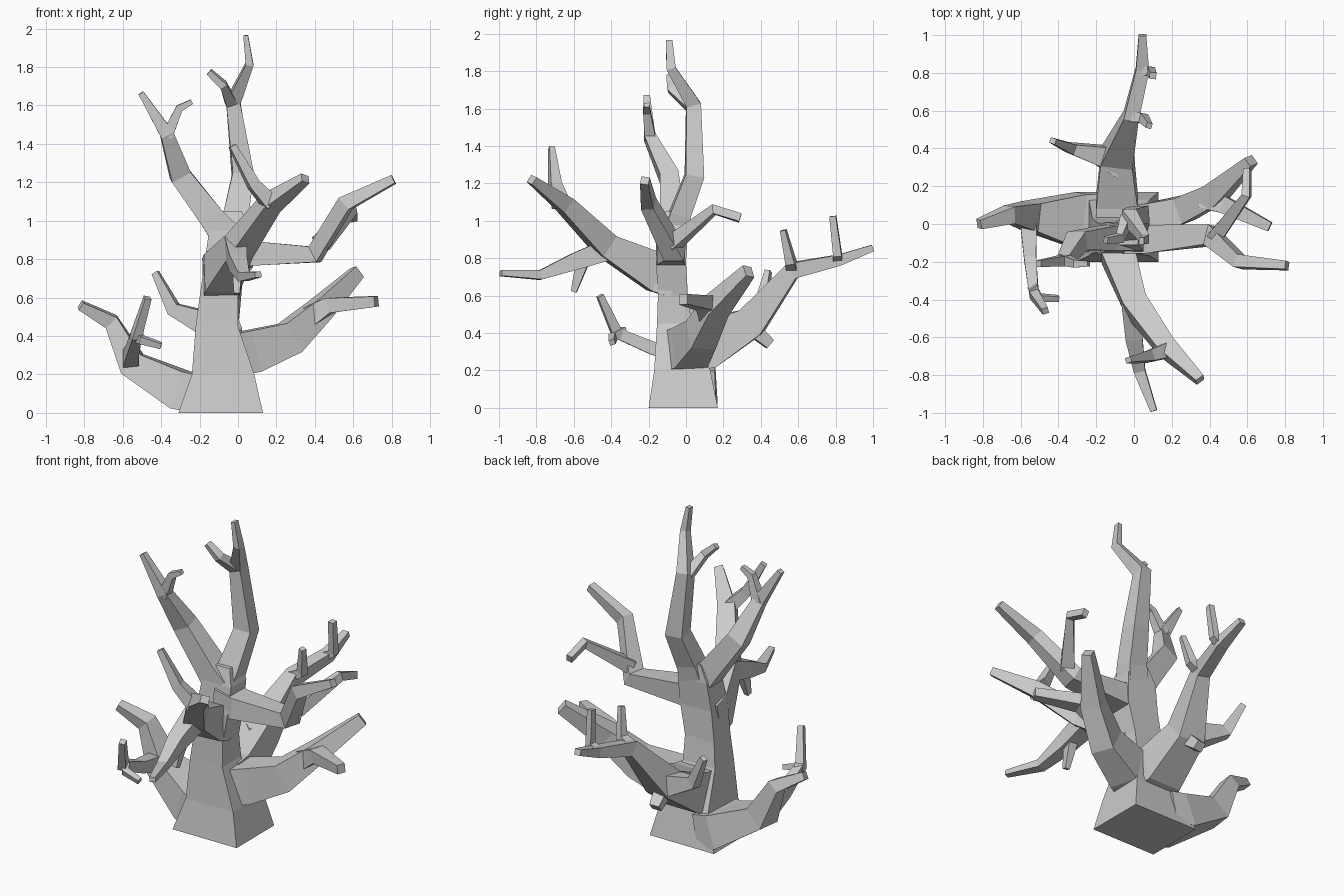
import bpy, bmesh
from mathutils import Vector


def loft(name, rings):
    """Skin four-sided rings into a closed, flat-shaded object."""
    bm = bmesh.new()
    loops = [[bm.verts.new(p) for p in r] for r in rings]
    for a, b in zip(loops, loops[1:]):
        for i in range(4):
            j = (i + 1) % 4
            bm.faces.new((a[i], a[j], b[j], b[i]))
    bm.faces.new(loops[0][::-1])
    bm.faces.new(loops[-1])
    bmesh.ops.recalc_face_normals(bm, faces=bm.faces)
    me = bpy.data.meshes.new(name)
    bm.to_mesh(me)
    bm.free()
    ob = bpy.data.objects.new(name, me)
    bpy.context.collection.objects.link(ob)
    return ob


def limb(name, pts, up=(0, 0, 1)):
    """Tapering square limb; pts are (x, y, z, width, height)."""
    c = [Vector(p[:3]) for p in pts]
    rings, ref = [], Vector(up)
    for i, p in enumerate(pts):
        t = Vector()
        if i:
            t += (c[i] - c[i - 1]).normalized()
        if i < len(c) - 1:
            t += (c[i + 1] - c[i]).normalized()
        t.normalize()
        n = (ref - t * ref.dot(t)).normalized()
        s = t.cross(n)
        ref = n  # carry the frame along the limb
        w, h = s * p[3] / 2, n * p[4] / 2
        rings.append([c[i] - w - h, c[i] + w - h, c[i] + w + h, c[i] - w + h])
    return loft(name, rings)


# trunk: x0, x1, y0, y1, z
loft("trunk", [[(a, c, z), (b, c, z), (b, d, z), (a, d, z)] for a, b, c, d, z in (
    (-.31, .13, -.20, .17, 0), (-.24, .085, -.17, .13, .2), (-.22, 0, -.155, .03, .45),
    (-.2, 0, -.15, .01, .6), (-.175, .04, -.16, 0, .78), (-.15, .05, -.14, .01, .95),
    (-.10, .02, -.11, 0, 1.05))])

# low left root limb with its forked twig
limb("left_limb", [(-.2, 0, .1, .32, .2), (-.3, .02, .12, .29, .2), (-.55, .04, .255, .15, .14),
                   (-.66, .05, .475, .09, .08), (-.82, 0, .56, .05, .045)])
limb("left_twig", [(-.56, .03, .27, .09, .1), (-.55, -.18, .32, .065, .07),
                   (-.53, -.37, .40, .05, .06), (-.47, -.46, .60, .035, .035)])
limb("left_twig_tip", [(-.54, -.33, .41, .05, .05), (-.5, -.39, .38, .04, .04),
                       (-.40, -.395, .35, .03, .03)])

# low right limb and fork
limb("low_right_limb", [(-.04, -.01, .30, .22, .22), (.07, .02, .32, .18, .22),
                        (.27, .08, .39, .14, .17), (.43, .16, .54, .12, .12),
                        (.62, .335, .73, .055, .07)])
limb("low_right_fork", [(.38, .13, .50, .10, .11), (.48, .10, .56, .09, .08),
                        (.72, -.015, .58, .05, .055)])

# upper right limb and twig
limb("upper_right_limb", [(-.06, -.08, .84, .16, .17), (.06, -.08, .83, .15, .13),
                          (.40, -.06, .825, .11, .09), (.56, -.20, 1.09, .07, .08),
                          (.81, -.22, 1.215, .045, .045)])
limb("upper_right_twig", [(.43, -.07, .88, .08, .08), (.595, .15, 1.06, .045, .05),
                          (.60, .29, 1.015, .035, .045)])

# crown and fork
limb("crown", [(-.04, -.06, .92, .14, .13), (-.01, -.03, 1.04, .13, .11), (.025, .045, 1.24, .11, .10),
               (-.025, .04, 1.62, .075, .08), (.06, -.08, 1.815, .04, .05),
               (.04, -.09, 1.965, .025, .035)], up=(0, 1, 0))
limb("crown_twig", [(-.035, .03, 1.61, .06, .06), (-.075, -.075, 1.705, .04, .05),
                    (-.15, -.085, 1.775, .03, .035)], up=(0, 1, 0))

# upper left limb and fork
limb("upper_left_limb", [(-.06, -.07, .92, .16, .14), (-.14, -.075, 1.02, .13, .13),
                         (-.30, -.09, 1.235, .11, .10), (-.37, -.195, 1.45, .07, .06),
                         (-.505, -.21, 1.665, .03, .035)], up=(0, 1, 0))
limb("upper_left_twig", [(-.37, -.19, 1.44, .06, .06), (-.305, -.21, 1.585, .04, .04),
                         (-.24, -.21, 1.62, .025, .03)], up=(0, 1, 0))

# back limb with its twigs
limb("back_limb", [(-.09, 0, .31, .22, .24), (-.09, .12, .33, .22, .24), (-.09, .35, .46, .17, .17),
                   (-.015, .57, .735, .08, .09), (.045, .82, .79, .07, .06),
                   (.045, 1.0, .855, .04, .035)])
limb("back_side_twig", [(-.08, .32, .44, .15, .15), (-.17, .36, .47, .11, .12),
                        (-.335, .40, .54, .055, .07), (-.43, .44, .73, .03, .035)])
limb("back_low_twig", [(-.09, .32, .44, .12, .11), (-.10, .38, .40, .08, .07),
                       (-.105, .45, .34, .06, .055)])
limb("back_inner_twig", [(-.02, .57, .74, .06, .06), (.05, .56, .78, .05, .05),
                         (.08, .52, .95, .03, .03)])
limb("back_outer_twig", [(.04, .81, .79, .05, .05), (.09, .81, .82, .045, .045),
                         (.10, .785, 1.025, .035, .035)])

# front limb with upper and lower forks
limb("front_limb", [(-.09, -.06, .70, .19, .22), (-.085, -.16, .725, .18, .21),
                    (.01, -.43, .87, .13, .13), (.17, -.65, 1.09, .10, .09),
                    (.35, -.825, 1.22, .05, .045)])
limb("front_upper_twig", [(.17, -.67, 1.09, .08, .08), (.08, -.70, 1.19, .06, .06),
                          (-.03, -.72, 1.39, .03, .035)])
limb("front_lower_fork", [(-.01, -.38, .86, .12, .12), (.0, -.60, .78, .09, .09),
                          (.03, -.78, .71, .06, .05), (.105, -.99, .72, .035, .03)])
limb("front_lower_twig", [(.0, -.55, .79, .06, .07), (-.005, -.60, .62, .03, .03)])
